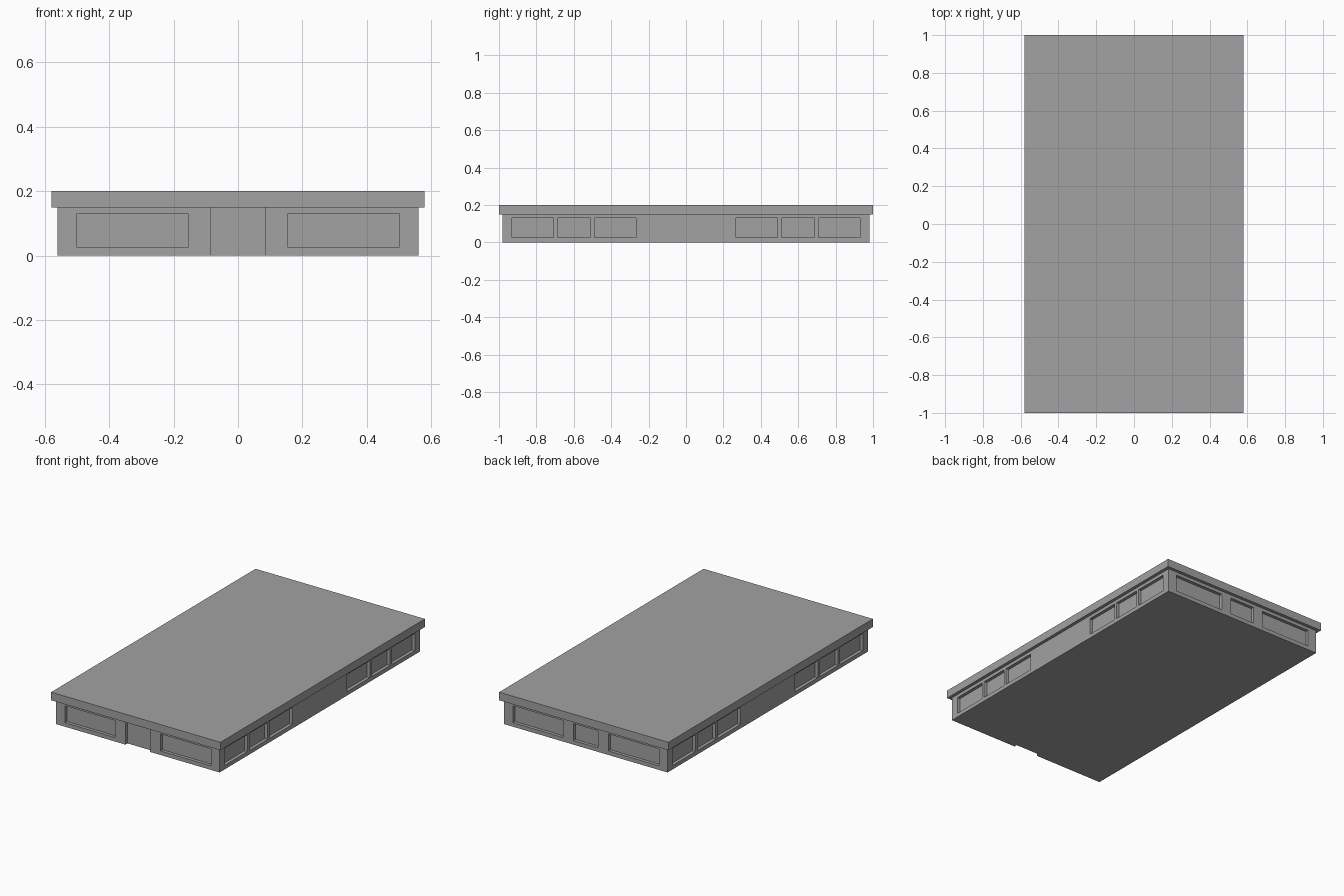
import bpy
import bmesh
from mathutils import Matrix, Vector

if "Cube" in bpy.data.objects:
    bpy.data.objects.remove(bpy.data.objects["Cube"], do_unlink=True)

HALF_X, HALF_Y = 0.56, 0.98
WALL_TOP, ROOF_TOP = 0.15, 0.20
DEPTH = 0.02
SILL, HEAD = 0.025, 0.13

grey = bpy.data.materials.new("plain grey")
grey.use_nodes = True
colour = (0.36, 0.36, 0.36, 1)
grey.diffuse_color = colour
grey.node_tree.nodes["Principled BSDF"].inputs["Base Color"].default_value = colour


def boxes(name, extents):
    """One object made of axis-aligned boxes, each given as (low, high) corners."""
    bm = bmesh.new()
    for low, high in extents:
        low, high = Vector(low), Vector(high)
        place = Matrix.Translation((low + high) / 2) @ Matrix.Diagonal((*(high - low), 1))
        bmesh.ops.create_cube(bm, size=1, matrix=place)
    mesh = bpy.data.meshes.new(name)
    bm.to_mesh(mesh)
    bm.free()
    mesh.materials.append(grey)
    obj = bpy.data.objects.new(name, mesh)
    bpy.context.collection.objects.link(obj)
    return obj


def end_recess(side, x0, x1, z0=SILL, z1=HEAD):
    """Recess in the front (side -1) or back (side 1) wall."""
    y0, y1 = sorted((side * (HALF_Y - DEPTH), side * (HALF_Y + DEPTH)))
    return (x0, y0, z0), (x1, y1, z1)


def flank_recess(side, y0, y1):
    """Recess in the left (side 1) or right (side -1) wall."""
    x0, x1 = sorted((side * (HALF_X - DEPTH), side * (HALF_X + DEPTH)))
    return (x0, y0, SILL), (x1, y1, HEAD)


# Window and entrance recesses
recesses = [
    end_recess(-1, -0.085, 0.085, -0.02, WALL_TOP + 0.02),  # entrance
    end_recess(1, -0.085, 0.085),                           # small back window
]
for side in (-1, 1):
    recesses += [end_recess(side, -0.5, -0.155), end_recess(side, 0.155, 0.5)]
    for near, far in ((0.267, 0.49), (0.51, 0.688), (0.708, 0.93)):
        recesses += [flank_recess(side, near, far), flank_recess(side, -far, -near)]

# Walls with the recesses cut in
walls = boxes("walls", [((-HALF_X, -HALF_Y, 0), (HALF_X, HALF_Y, WALL_TOP))])
cutter = boxes("recess_cutter", recesses)
cutter.hide_render = True
cut = walls.modifiers.new("recesses", 'BOOLEAN')
cut.operation = 'DIFFERENCE'
cut.solver = 'EXACT'
cut.object = cutter
bpy.context.view_layer.objects.active = walls
bpy.ops.object.modifier_apply(modifier=cut.name)
bpy.data.objects.remove(cutter, do_unlink=True)

# Overhanging flat roof
boxes("roof", [((-0.58, -1, WALL_TOP), (0.58, 1, ROOF_TOP))])
